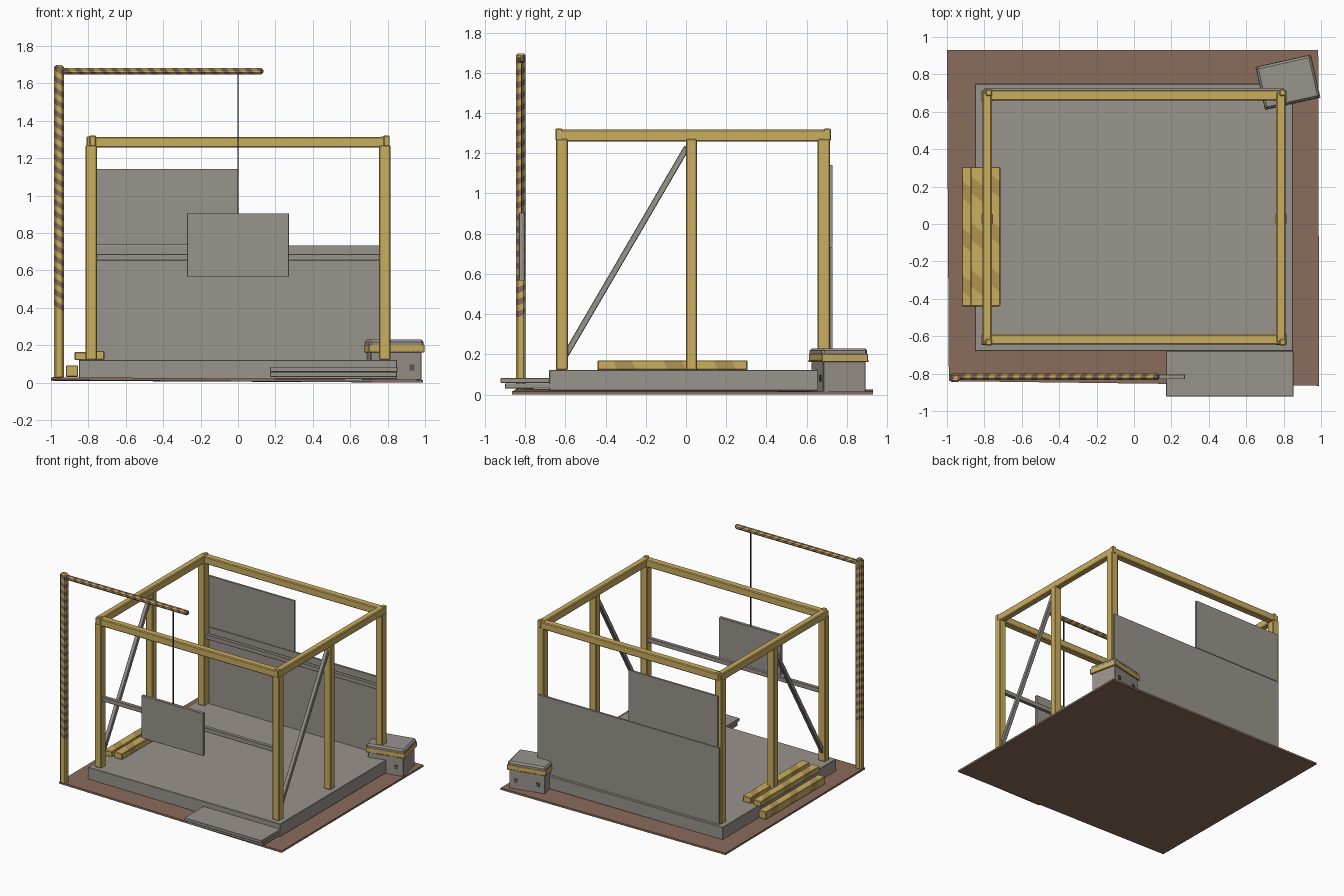
import bpy, bmesh, math
from mathutils import Vector, Matrix

if "Cube" in bpy.data.objects:
    bpy.data.objects.remove(bpy.data.objects["Cube"])


def material(name, srgb):
    m = bpy.data.materials.new(name)
    lin = [((c / 255 + 0.055) / 1.055) ** 2.4 for c in srgb]
    m.diffuse_color = (*lin, 1)
    m.use_nodes = True
    m.node_tree.nodes["Principled BSDF"].inputs["Base Color"].default_value = m.diffuse_color
    return m


YELLOW = material("yellow_wood", (203, 174, 96))
OCHRE = material("ochre_stain", (178, 148, 82))
GRAY = material("gray_board", (153, 147, 140))
BROWN = material("brown_earth", (138, 108, 91))
DARK = material("dark_rope", (62, 46, 40))
STEEL = material("dark_latch", (95, 90, 86))


def finish(name, bm, mats, matrix=None):
    bmesh.ops.recalc_face_normals(bm, faces=bm.faces)
    me = bpy.data.meshes.new(name)
    bm.to_mesh(me)
    bm.free()
    for m in mats:
        me.materials.append(m)
    ob = bpy.data.objects.new(name, me)
    bpy.context.collection.objects.link(ob)
    if matrix:
        ob.matrix_world = matrix
    return ob


def box(name, lo, hi, mat, bevel=0.0, stripe=None, matrix=None):
    """Box between two corners; stripe=(normal, pitch, share, start, stop, second material)."""
    lo, hi = Vector(lo), Vector(hi)
    bm = bmesh.new()
    bmesh.ops.create_cube(bm, size=1)
    for v in bm.verts:
        v.co = (lo + hi) / 2 + Vector(a * b for a, b in zip(v.co, hi - lo))
    if bevel:
        bmesh.ops.bevel(bm, geom=bm.edges[:], offset=bevel, segments=1, affect='EDGES')
    mats = [mat]
    if stripe:
        n, pitch, share, start, stop, second = stripe
        n = Vector(n)
        mats.append(second)
        for i in range(math.ceil((stop - start) / pitch)):
            for d in (start + i * pitch, start + (i + share) * pitch):
                bmesh.ops.bisect_plane(bm, geom=bm.verts[:] + bm.edges[:] + bm.faces[:],
                                       plane_co=n * d / n.length_squared, plane_no=n)
        for f in bm.faces:
            d = f.calc_center_median().dot(n) - start
            if 0 < d < math.ceil((stop - start) / pitch) * pitch and (d / pitch) % 1 < share:
                f.material_index = 1
    return finish(name, bm, mats, matrix)


def bar(name, a, b, w, d, mat, bevel=0.003):
    """Rectangular bar between two points."""
    a, b = Vector(a), Vector(b)
    m = Matrix.Translation((a + b) / 2) @ (b - a).to_track_quat('Z', 'Y').to_matrix().to_4x4()
    h = (b - a).length / 2
    return box(name, (-w / 2, -d / 2, -h), (w / 2, d / 2, h), mat, bevel, matrix=m)


# earth sheet, slightly uneven
bm = bmesh.new()
corners = [(-0.99, -0.84, 0.014), (0.99, -0.865, 0.0), (0.985, 0.93, 0.0), (-1.0, 0.93, 0.01)]
low = [bm.verts.new(c) for c in corners]
top = [bm.verts.new((x, y, z + 0.015)) for x, y, z in corners]
bm.faces.new(low[::-1])
bm.faces.new(top)
for i in range(4):
    j = (i + 1) % 4
    bm.faces.new((low[i], low[j], top[j], top[i]))
finish("earth_sheet", bm, [BROWN])

# foundation slab and front steps
box("foundation_slab", (-0.85, -0.68, 0.02), (0.85, 0.75, 0.122), GRAY, 0.003)
box("lower_step", (0.172, -0.90, 0.03), (0.85, -0.67, 0.056), GRAY, 0.002)
box("upper_step", (0.172, -0.922, 0.058), (0.853, -0.68, 0.082), GRAY, 0.002)

# wooden frame: posts, braces and top beams
for s, side in ((-1, "left"), (1, "right")):
    x = 0.785 * s
    for y, w, row in ((-0.617, 0.03, "front"), (0.685, 0.031, "back"), (0.028, 0.027, "middle")):
        box(f"{side}_{row}_post", (x - 0.03, y - w, 0.122), (x + 0.03, y + w, 1.27), YELLOW, 0.005)
    box(f"{side}_top_beam", (x - 0.025, -0.635, 1.257), (x + 0.025, 0.705, 1.317), YELLOW, 0.006)
    for y in (-0.632, 0.702):
        box(f"{side}_corner_cap", (x - 0.008, y - 0.018, 1.262),
            (x + 0.026, y + 0.018, 1.322), YELLOW, 0.005)
    bar(f"{side}_brace", (x, -0.605, 0.185), (x, 0.005, 1.23), 0.03, 0.03, GRAY)
for y, row in ((-0.617, "front"), (0.688, "back")):
    box(f"{row}_top_beam", (-0.81, y - 0.028, 1.256), (0.81, y + 0.028, 1.314), YELLOW, 0.006)
    box(f"{row}_rail", (-0.76, y - 0.015, 0.652), (0.76, y + 0.015, 0.688), GRAY, 0.003)

# back wall panels
box("lower_wall_panel", (-0.80, 0.712, 0.122), (0.80, 0.728, 0.733), GRAY)
box("upper_wall_panel", (-0.79, 0.712, 0.737), (0.0, 0.728, 1.142), GRAY)

# crane with warning stripes, rope and hanging panel
box("crane_mast", (-0.984, -0.846, 0.02), (-0.931, -0.799, 1.697), YELLOW, 0.01,
    ((0.6, -0.4, 1), 0.06, 0.5, 0.16, 1.5, BROWN))
box("crane_arm", (-0.975, -0.834, 1.648), (0.135, -0.798, 1.682), YELLOW, 0.01,
    ((1, -0.3, 0.9), 0.065, 0.5, 0.82, 1.9, BROWN))
box("hoist_rope", (-0.004, -0.821, 0.90), (0.004, -0.813, 1.66), DARK)
box("hanging_panel", (-0.272, -0.83, 0.566), (0.272, -0.804, 0.905), GRAY, 0.002)

# stacked lumber with stains
for i, (x0, x1, z0, z1) in enumerate(((-0.92, -0.855, 0.03, 0.092), (-0.874, -0.806, 0.12, 0.163),
                                      (-0.785, -0.715, 0.122, 0.17))):
    box(f"lumber_{i + 1}", (x0, -0.44, z0), (x1, 0.305, z1), YELLOW, 0.004,
        ((0.8, 1, 0.5), 0.25, 0.36, -1.05 + 0.1 * i, -0.3, OCHRE))

# toolbox, turned on its spot
M = Matrix.Translation((0.823, 0.758, 0)) @ Matrix.Rotation(math.radians(12.5), 4, 'Z')
box("toolbox_body", (-0.14, -0.108, 0.012), (0.14, 0.108, 0.17), GRAY, 0.004, matrix=M)
box("toolbox_band", (-0.152, -0.117, 0.162), (0.152, 0.117, 0.202), YELLOW, 0.002, matrix=M)
box("toolbox_lid", (-0.15, -0.116, 0.19), (0.15, 0.116, 0.23), GRAY, 0.012, matrix=M)
for s in (-1, 1):
    for x in (-0.085, 0.085):
        box("toolbox_latch", (x - 0.013, s * 0.11 - 0.004, 0.066),
            (x + 0.013, s * 0.11 + 0.004, 0.096), STEEL, matrix=M)
    # dashed trim under the band
    for k in range(12):
        x = -0.143 + k * 0.026
        box("toolbox_trim", (x - 0.008, s * 0.116 - 0.003, 0.163),
            (x + 0.008, s * 0.116 + 0.003, 0.171), OCHRE, matrix=M)
